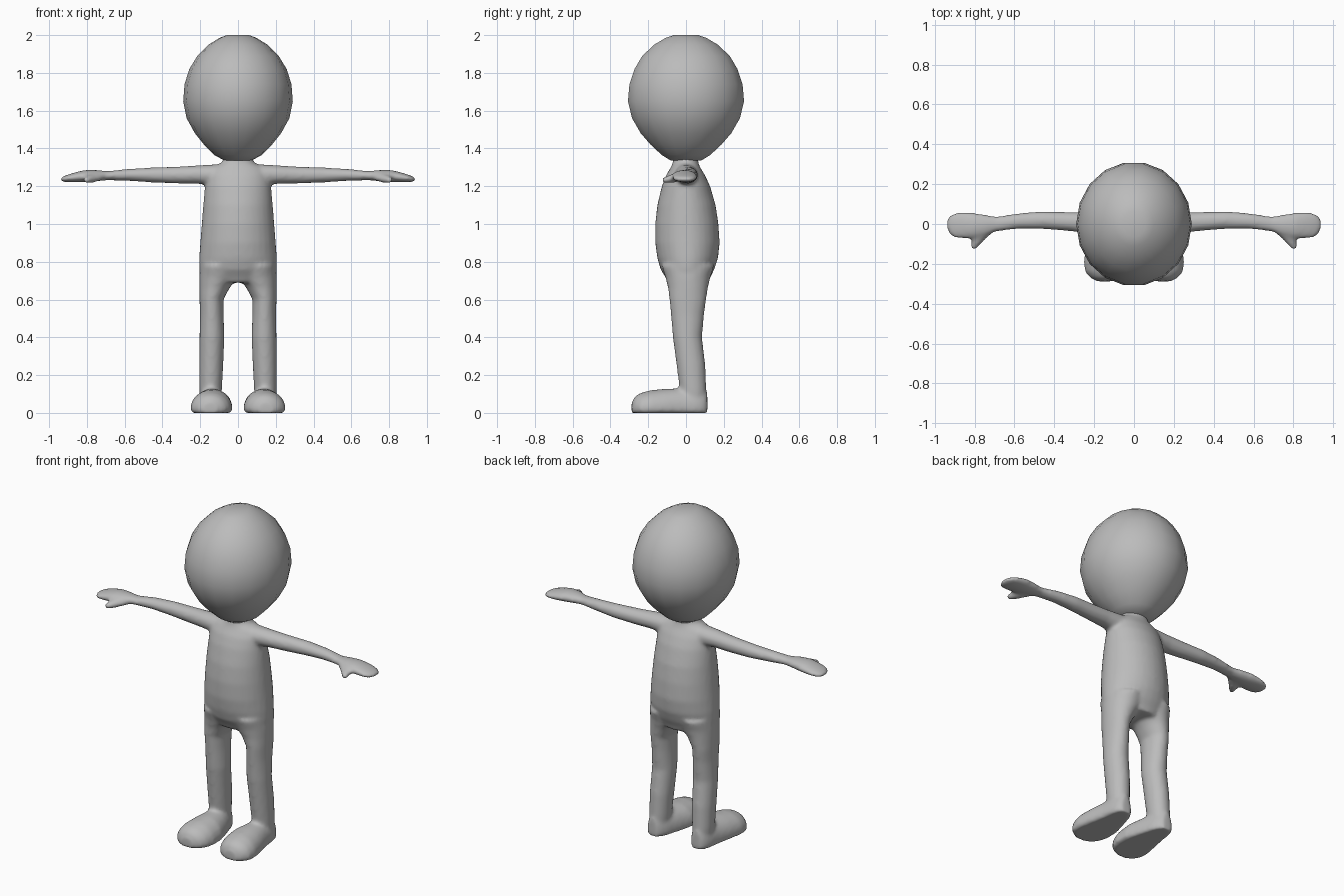
import bpy, bmesh, math

grey = bpy.data.materials.new("plain grey")
grey.diffuse_color = (0.5, 0.5, 0.5, 1)


def loft(bm, axis, rings, n=24, mirror=False, floor=None):
    """Loft ellipses along an axis; ring = (t, a_min, a_max, b_min, b_max)."""
    for side in ((1, -1) if mirror else (1,)):
        loops = []
        for t, a0, a1, b0, b1 in rings:
            loop = []
            for i in range(n):
                u = 2 * math.pi * i / n
                a = (a0 + a1) / 2 + (a1 - a0) / 2 * math.cos(u)
                b = (b0 + b1) / 2 + (b1 - b0) / 2 * math.sin(u)
                p = {'z': (a, b, t), 'x': (t, a, b), 'y': (a, t, b)}[axis]
                z = p[2] if floor is None else max(p[2], floor)
                loop.append(bm.verts.new((p[0] * side, p[1], z)))
            loops.append(loop)
        faces = [bm.faces.new(loops[0]), bm.faces.new(loops[-1])]
        for lo, hi in zip(loops, loops[1:]):
            for i in range(n):
                j = (i + 1) % n
                faces.append(bm.faces.new((lo[i], lo[j], hi[j], hi[i])))
        bmesh.ops.recalc_face_normals(bm, faces=faces)


def finish(bm, name):
    mesh = bpy.data.meshes.new(name)
    bm.to_mesh(mesh)
    bm.free()
    mesh.materials.append(grey)
    ob = bpy.data.objects.new(name, mesh)
    bpy.context.collection.objects.link(ob)
    for p in mesh.polygons:
        p.use_smooth = True
    return ob


# Head: coarse, smooth-shaded egg
bm = bmesh.new()
profile = [(1.335, .07, .08), (1.365, .125, .13), (1.42, .18, .19),
           (1.48, .228, .243), (1.56, .272, .29), (1.65, .29, .312),
           (1.74, .283, .304), (1.82, .258, .277), (1.89, .215, .235),
           (1.95, .155, .17), (1.985, .098, .11), (2.0, .06, .065)]
loft(bm, 'z', [(z, -x, x, -y, y) for z, x, y in profile], n=18)
finish(bm, "head")

# Body: torso, neck, limbs and feet fused into one skin
bm = bmesh.new()
torso = [(.69, .15, -.095, .12), (.72, .195, -.11, .13), (.76, .207, -.135, .15),
         (.82, .206, -.152, .17), (.9, .2, -.163, .178), (1.0, .192, -.163, .172),
         (1.1, .184, -.152, .157), (1.2, .175, -.128, .128), (1.26, .165, -.105, .1),
         (1.3, .14, -.08, .075), (1.325, .085, -.07, .065), (1.37, .07, -.065, .065)]
loft(bm, 'z', [(z, -x, x, f, b) for z, x, f, b in torso], n=32)

# Legs
loft(bm, 'z', [(.05, .09, .2, -.02, .105), (.12, .085, .205, -.033, .108),
               (.25, .078, .206, -.05, .103), (.4, .072, .204, -.07, .085),
               (.52, .076, .202, -.08, .096), (.6, .077, .204, -.088, .107),
               (.66, .045, .205, -.095, .116), (.72, .0, .205, -.11, .13),
               (.78, .0, .2, -.13, .15)], mirror=True)

# Feet with flat soles
loft(bm, 'y', [(-.288, .11, .185, -.02, .055), (-.27, .07, .22, -.04, .088),
               (-.24, .045, .245, -.06, .106), (-.19, .03, .253, -.07, .12),
               (-.11, .03, .24, -.07, .128), (-.02, .055, .22, -.07, .13),
               (.06, .08, .208, -.07, .13), (.095, .1, .195, -.07, .125),
               (.113, .12, .175, -.06, .11)], mirror=True, floor=0)

# Arms with flat mitten hands
loft(bm, 'x', [(.06, -.06, .06, 1.22, 1.32), (.14, -.06, .062, 1.205, 1.315),
               (.22, -.05, .058, 1.213, 1.31), (.32, -.036, .06, 1.214, 1.304),
               (.46, -.025, .064, 1.22, 1.299), (.58, -.024, .054, 1.228, 1.292),
               (.69, -.038, .038, 1.232, 1.28), (.75, -.062, .048, 1.226, 1.286),
               (.81, -.074, .058, 1.222, 1.286), (.86, -.074, .06, 1.221, 1.274),
               (.9, -.07, .056, 1.221, 1.262), (.925, -.055, .045, 1.223, 1.252),
               (.938, -.03, .025, 1.228, 1.245)], mirror=True)

# Thumbs
loft(bm, 'y', [(-.13, .795, .815, 1.223, 1.242), (-.112, .778, .82, 1.216, 1.25),
               (-.08, .75, .815, 1.216, 1.262), (-.05, .715, .81, 1.222, 1.272),
               (-.02, .69, .8, 1.235, 1.275)], mirror=True)

body = finish(bm, "body")
fuse = body.modifiers.new("fuse", 'REMESH')
fuse.mode = 'VOXEL'
fuse.voxel_size = 0.011
fuse.use_smooth_shade = True
blend = body.modifiers.new("blend", 'SMOOTH')
blend.factor = 0.5
blend.iterations = 7
